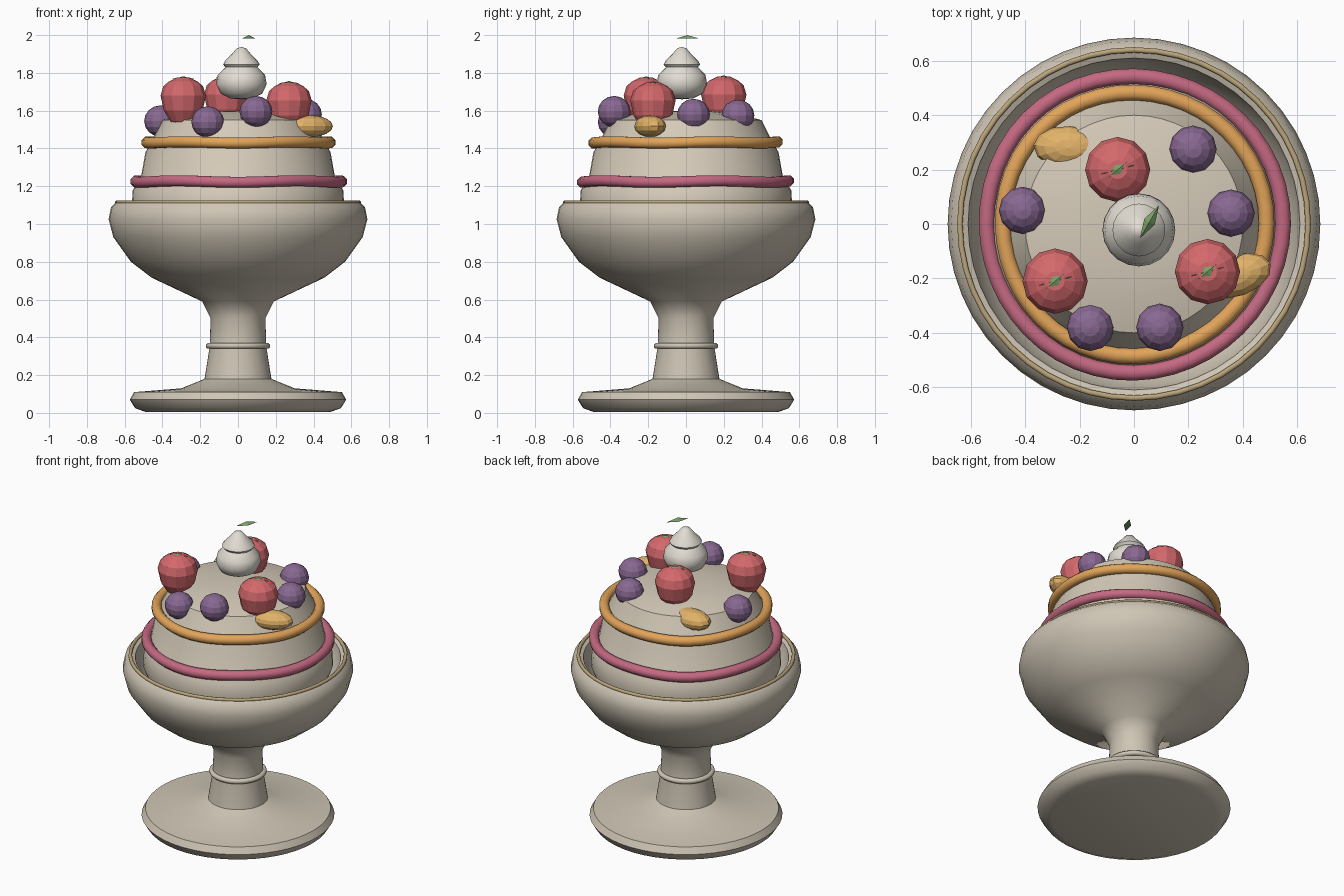
import bpy, bmesh, math
from mathutils import Matrix, Vector

if "Cube" in bpy.data.objects:
    bpy.data.objects.remove(bpy.data.objects["Cube"])


def mat(name, rgb):
    m = bpy.data.materials.new(name)
    m.diffuse_color = (*rgb, 1)
    m.use_nodes = True
    m.node_tree.nodes["Principled BSDF"].inputs["Base Color"].default_value = m.diffuse_color
    return m


STONE = mat("stoneware", (0.62, 0.56, 0.46))
CREAM = mat("cream", (0.66, 0.59, 0.48))
WHIP = mat("whipped_cream", (0.76, 0.72, 0.65))
GOLD = mat("gold_trim", (0.50, 0.38, 0.20))
RED = mat("strawberry_red", (0.66, 0.14, 0.15))
JAM = mat("jam_red", (0.55, 0.14, 0.22))
ORANGE = mat("orange", (0.76, 0.37, 0.10))
AMBER = mat("amber", (0.76, 0.45, 0.14))
PURPLE = mat("purple", (0.25, 0.14, 0.29))
GREEN = mat("green", (0.20, 0.36, 0.14))


def finish(name, bm, material, loc=(0, 0, 0), rot=(0, 0, 0), smooth=None):
    bmesh.ops.recalc_face_normals(bm, faces=bm.faces)
    me = bpy.data.meshes.new(name)
    bm.to_mesh(me)
    bm.free()
    ob = bpy.data.objects.new(name, me)
    bpy.context.collection.objects.link(ob)
    me.materials.append(material)
    ob.location, ob.rotation_euler = loc, rot
    if smooth:
        bpy.ops.object.select_all(action='DESELECT')
        ob.select_set(True)
        bpy.context.view_layer.objects.active = ob
        bpy.ops.object.shade_smooth_by_angle(angle=math.radians(smooth))
    return ob


def lathe(name, profile, material, loc=(0, 0, 0), sides=48, smooth=40):
    """Spin (radius, height) points around z."""
    bm = bmesh.new()
    vs = [bm.verts.new((r, 0, z)) for r, z in profile]
    es = [bm.edges.new(p) for p in zip(vs, vs[1:])]
    bmesh.ops.spin(bm, geom=vs + es, cent=(0, 0, 0), axis=(0, 0, 1),
                   angle=math.tau, steps=sides, use_duplicate=False)
    bmesh.ops.remove_doubles(bm, verts=bm.verts, dist=1e-4)
    return finish(name, bm, material, loc, smooth=smooth)


def ring(name, major, minor, z, material, wave=0.0, sides=48, tube=8):
    bm = bmesh.new()
    loops = []
    for i in range(sides):
        a = math.tau * i / sides
        r, h = major + wave * math.sin(3 * a + 1), z + wave * math.sin(5 * a)
        loops.append([])
        for j in range(tube):
            t = math.tau * (j + 0.5) / tube
            rr = r + minor * math.cos(t)
            loops[-1].append(bm.verts.new((rr * math.cos(a), rr * math.sin(a),
                                           h + minor * math.sin(t))))
    for i in range(sides):
        a, b = loops[i], loops[(i + 1) % sides]
        for j in range(tube):
            k = (j + 1) % tube
            bm.faces.new((a[j], b[j], b[k], a[k]))
    return finish(name, bm, material, smooth=50)


def ellipsoid(name, loc, radii, material, rot=0.0, u=12, v=8):
    bm = bmesh.new()
    bmesh.ops.create_uvsphere(bm, u_segments=u, v_segments=v, radius=1,
                              matrix=Matrix.Diagonal((*radii, 1)))
    return finish(name, bm, material, loc, (0, 0, math.radians(rot)))


def leaf(name, loc, length, width, lift, rot):
    """Folded diamond leaf."""
    bm = bmesh.new()
    a, b, c, d, m = [bm.verts.new(p) for p in (
        (-length, 0, 0), (0, -width, 0), (length, 0, 0), (0, width, 0), (0, 0, lift))]
    for f in ((a, b, m), (b, c, m), (c, d, m), (d, a, m), (a, d, c, b)):
        bm.faces.new(f)
    return finish(name, bm, GREEN, loc, (0, 0, math.radians(rot)))


# Footed bowl with an open inside
lathe("pedestal_bowl", [
    (0, 0.005), (0.49, 0.005), (0.545, 0.025), (0.573, 0.07), (0.55, 0.11),
    (0.30, 0.13), (0.177, 0.18), (0.15, 0.35), (0.145, 0.50), (0.19, 0.59),
    (0.456, 0.715), (0.567, 0.80), (0.66, 0.93), (0.685, 1.025), (0.672, 1.09),
    (0.645, 1.115), (0.61, 1.10), (0.60, 1.04), (0.54, 0.92), (0.38, 0.82),
    (0, 0.78)], STONE)
ring("stem_ring", 0.155, 0.016, 0.355, STONE)
ring("rim_trim", 0.64, 0.011, 1.115, GOLD)

# Cream filling and its sauce rings
lathe("cream_filling", [
    (0, 1.0), (0.54, 1.0), (0.565, 1.06), (0.557, 1.18), (0.515, 1.24),
    (0.49, 1.38), (0.445, 1.46), (0.40, 1.55), (0.29, 1.58), (0.15, 1.595),
    (0, 1.60)], CREAM)
ring("jam_ring", 0.545, 0.031, 1.225, JAM, 0.004)
ring("caramel_ring", 0.485, 0.031, 1.432, ORANGE, 0.003)

# Strawberries with leafy caps
for i, (x, y, z) in enumerate([(-0.06, 0.20, 1.665), (-0.29, -0.21, 1.66),
                               (0.27, -0.175, 1.635)]):
    lathe(f"strawberry_{i}", [
        (0, -0.125), (0.065, -0.12), (0.103, -0.06), (0.12, 0.02),
        (0.105, 0.07), (0.075, 0.095), (0.035, 0.115), (0, 0.115)],
        RED, (x, y, z), 12, None)
    leaf(f"strawberry_leaf_{i}", (x, y, z + 0.112), 0.045, 0.028, 0.010, 40)
    leaf(f"strawberry_sepal_{i}", (x, y, z + 0.108), 0.065, 0.006, 0.012, 15)

# Blueberries
for i, (x, y, z) in enumerate([(0.217, 0.275, 1.575), (-0.41, 0.05, 1.545),
                               (0.357, 0.04, 1.58), (-0.16, -0.38, 1.54),
                               (0.095, -0.38, 1.595)]):
    ellipsoid(f"blueberry_{i}", (x, y, z), (0.087, 0.087, 0.083), PURPLE)

# Orange segments
ellipsoid("orange_segment_0", (-0.24, 0.28, 1.52), (0.13, 0.08, 0.06), AMBER, -4)
ellipsoid("orange_segment_1", (0.38, -0.19, 1.518), (0.13, 0.075, 0.058), AMBER, 20)

# Whipped cream peak and mint leaf floating above it
lathe("whipped_peak", [
    (0, 1.66), (0.06, 1.665), (0.11, 1.69), (0.134, 1.74), (0.125, 1.79),
    (0.085, 1.83), (0.097, 1.845), (0.085, 1.865), (0.05, 1.90), (0.025, 1.93),
    (0, 1.937)], WHIP, (0.018, -0.022, 0), 20)
leaf("mint_leaf", (0.057, 0.008, 1.982), 0.07, 0.022, 0.018, 60)
